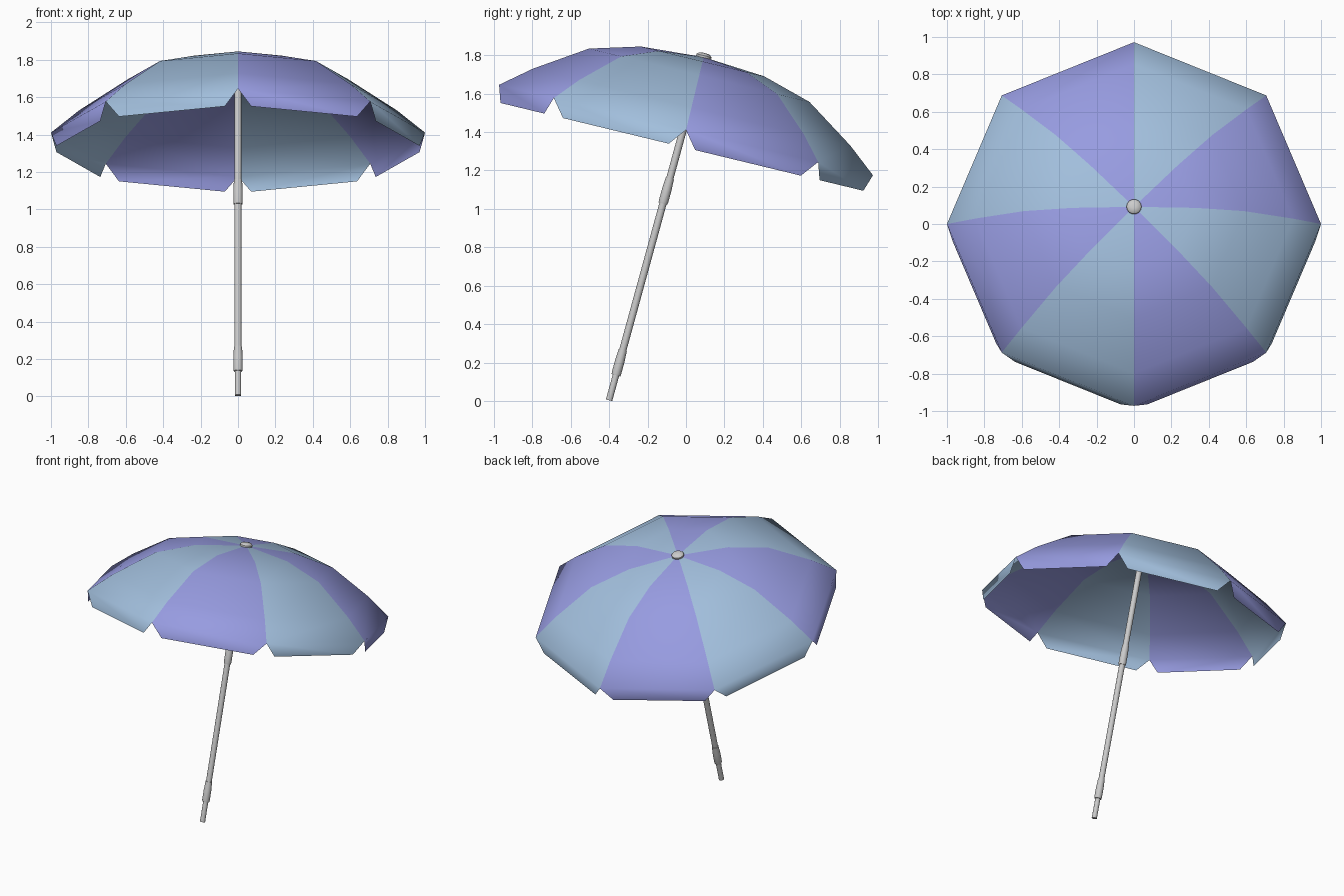
import bpy, bmesh
from math import sin, cos, pi, radians
from mathutils import Matrix, Vector

if "Cube" in bpy.data.objects:
    bpy.data.objects.remove(bpy.data.objects["Cube"])


def material(name, rgb):
    m = bpy.data.materials.new(name)
    m.diffuse_color = (*rgb, 1)
    m.use_nodes = True
    m.node_tree.nodes["Principled BSDF"].inputs["Base Color"].default_value = m.diffuse_color
    return m


def finish(name, bm, matrix, mats=()):
    me = bpy.data.meshes.new(name)
    bm.to_mesh(me)
    bm.free()
    ob = bpy.data.objects.new(name, me)
    for m in mats:
        me.materials.append(m)
    ob.matrix_world = matrix
    bpy.context.collection.objects.link(ob)
    return ob


def lathe(name, profile, matrix, sides=16):
    # closed solid of revolution from (radius, height) pairs
    bm = bmesh.new()
    rings = [[bm.verts.new((r * cos(2 * pi * i / sides), r * sin(2 * pi * i / sides), h))
              for i in range(sides)] for r, h in profile]
    for a, b in zip(rings, rings[1:]):
        for i in range(sides):
            j = (i + 1) % sides
            bm.faces.new((a[i], a[j], b[j], b[i]))
    bm.faces.new(rings[0][::-1])
    bm.faces.new(rings[-1])
    ob = finish(name, bm, matrix)
    bpy.ops.object.select_all(action='DESELECT')
    ob.select_set(True)
    bpy.context.view_layer.objects.active = ob
    bpy.ops.object.shade_smooth_by_angle(angle=radians(35))
    return ob


purple = material("purple_cloth", (0.31, 0.33, 0.75))
blue = material("blue_cloth", (0.36, 0.52, 0.72))

canopy_frame = Matrix.Translation((0, 0, 1.41)) @ Matrix.Rotation(radians(-13.6), 4, 'X')

# Canopy: eight alternating panels, each with a hanging flap cut back at its corners
bm = bmesh.new()
rings = [[bm.verts.new((r * cos(k * pi / 4), r * sin(k * pi / 4), h)) for k in range(8)]
         for r, h in [(1, 0), (0.85, 0.122), (0.59, 0.293), (0.33, 0.367)]]
apex = bm.verts.new((0, 0, 0.39))
for k in range(8):
    n = (k + 1) % 8
    faces = [bm.faces.new((a[k], a[n], b[n], b[k])) for a, b in zip(rings, rings[1:])]
    faces.append(bm.faces.new((rings[-1][k], rings[-1][n], apex)))
    p, q = rings[0][k], rings[0][n]
    drop = Vector((0, 0, -0.09))
    low_p = bm.verts.new(p.co.lerp(q.co, 0.1) + drop)
    low_q = bm.verts.new(q.co.lerp(p.co, 0.1) + drop)
    faces.append(bm.faces.new((p, low_p, low_q, q)))
    for f in faces:
        f.material_index = k % 2
        f.smooth = True
finish("canopy", bm, canopy_frame, (purple, blue))

# Round cap on the apex
lathe("top_cap", [(0.036, 0.375), (0.04, 0.385), (0.04, 0.398), (0.03, 0.408), (0.012, 0.412)],
      canopy_frame)

# Leaning pole with its two sleeves
foot, head = Vector((0, -0.4, 0.005)), Vector((0, 0.085, 1.775))
axis = head - foot
pole_frame = Matrix.Translation(foot) @ axis.to_track_quat('Z', 'Y').to_matrix().to_4x4()
lathe("pole", [(0.017, 0), (0.017, 0.2), (0.019, 0.2), (0.019, axis.length)], pole_frame)
for name, base in (("lower_sleeve", 0.135), ("upper_sleeve", 1.06)):
    lathe(name, [(0.023, base), (0.025, base + 0.01), (0.025, base + 0.075),
                 (0.023, base + 0.11), (0.022, base + 0.135)], pole_frame)
